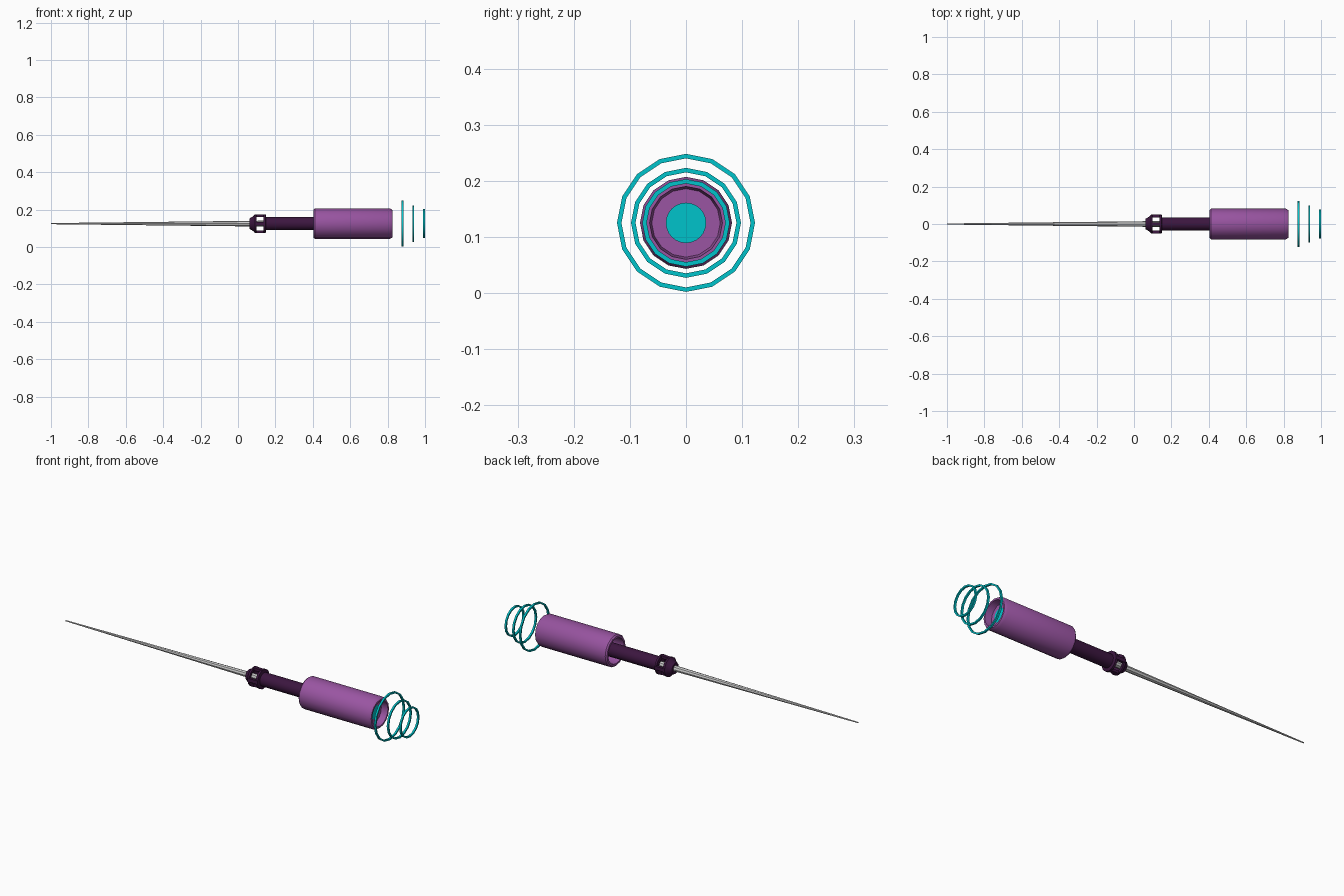
import bpy, math

if "Cube" in bpy.data.objects:
    bpy.data.objects.remove(bpy.data.objects["Cube"])

AXIS_Z = 0.125


def material(name, color):
    m = bpy.data.materials.new(name)
    m.diffuse_color = (*color, 1)
    m.use_nodes = True
    m.node_tree.nodes["Principled BSDF"].inputs["Base Color"].default_value = m.diffuse_color
    return m


purple = material("purple", (0.32, 0.09, 0.36))
dark = material("dark_purple", (0.045, 0.008, 0.05))
cyan = material("cyan", (0.0, 0.55, 0.6))


def lathe(name, profile, sides, mat=None, closed=False):
    """Revolve (x, radius) points around the long axis."""
    verts, faces = [], []
    n = len(profile)
    for x, r in profile:
        for i in range(sides):
            a = 2 * math.pi * i / sides
            verts.append((x, r * math.sin(a), AXIS_Z + r * math.cos(a)))
    for j in range(n if closed else n - 1):
        k = (j + 1) % n
        for i in range(sides):
            i2 = (i + 1) % sides
            faces.append((j * sides + i, k * sides + i, k * sides + i2, j * sides + i2))
    if not closed:
        faces.append(tuple(range(sides)))
        faces.append(tuple(reversed(range((n - 1) * sides, n * sides))))
    return finish(name, verts, faces, mat)


def finish(name, verts, faces, mat):
    me = bpy.data.meshes.new(name)
    me.from_pydata(verts, [], faces)
    ob = bpy.data.objects.new(name, me)
    bpy.context.collection.objects.link(ob)
    if mat:
        me.materials.append(mat)
    bpy.context.view_layer.objects.active = ob
    bpy.ops.object.select_all(action='DESELECT')
    ob.select_set(True)
    bpy.ops.object.mode_set(mode='EDIT')
    bpy.ops.mesh.select_all(action='SELECT')
    bpy.ops.mesh.normals_make_consistent(inside=False)
    bpy.ops.object.mode_set(mode='OBJECT')
    bpy.ops.object.shade_smooth_by_angle(angle=math.radians(32))
    return ob


def prong(name, angle, path, width, thick):
    """Bent rectangular bar following (x, radius) points at one angle."""
    verts, faces = [], []
    s, c = math.sin(angle), math.cos(angle)
    for x, r in path:
        for w, d in ((-width, 0), (width, 0), (width, -thick), (-width, -thick)):
            rr = r + d
            verts.append((x, rr * s + w * c, AXIS_Z + rr * c - w * s))
    for j in range(len(path) - 1):
        for i in range(4):
            i2 = (i + 1) % 4
            faces.append((j * 4 + i, j * 4 + i2, j * 4 + 4 + i2, j * 4 + 4 + i))
    e = 4 * (len(path) - 1)
    faces += [(3, 2, 1, 0), (e, e + 1, e + 2, e + 3)]
    return finish(name, verts, faces, dark)


# Tapered needle
lathe("needle", [(-1.0, 0.003), (0.16, 0.016)], 8)

# Cage that clasps the needle: end collars and bent prongs
lathe("cage_front_collar", [(0.062, 0.016), (0.062, 0.028), (0.082, 0.04),
                            (0.09, 0.05), (0.1, 0.05), (0.1, 0.036), (0.08, 0.026)],
      16, dark, True)
lathe("cage_rear_collar", [(0.137, 0.03), (0.137, 0.05), (0.148, 0.05), (0.152, 0.03)],
      16, dark, True)
for i in range(4):
    prong(f"cage_prong_{i}", i * math.pi / 2, [(0.09, 0.05), (0.148, 0.05)], 0.009, 0.014)

# Slim neck running into the grip
lathe("neck", [(0.145, 0.035), (0.43, 0.035), (0.78, 0.035)], 16, dark)

# Hollow grip sleeve
lathe("grip", [(0.405, 0.076), (0.412, 0.082), (0.812, 0.082), (0.825, 0.074),
               (0.825, 0.065), (0.79, 0.061), (0.79, 0.034), (0.75, 0.034),
               (0.75, 0.066), (0.405, 0.066)], 16, purple, True)

# Glowing lens inside the rear recess
lathe("lens", [(0.775, 0.036), (0.793, 0.036)], 24, cyan)

# Floating rings shrinking away from the grip
for i, (x, r) in enumerate(((0.88, 0.123), (0.937, 0.098), (0.995, 0.078))):
    lathe(f"ring_{i}", [(x - 0.005, r), (x + 0.005, r), (x + 0.005, r - 0.008),
                        (x - 0.005, r - 0.008)], 16, cyan, True)
